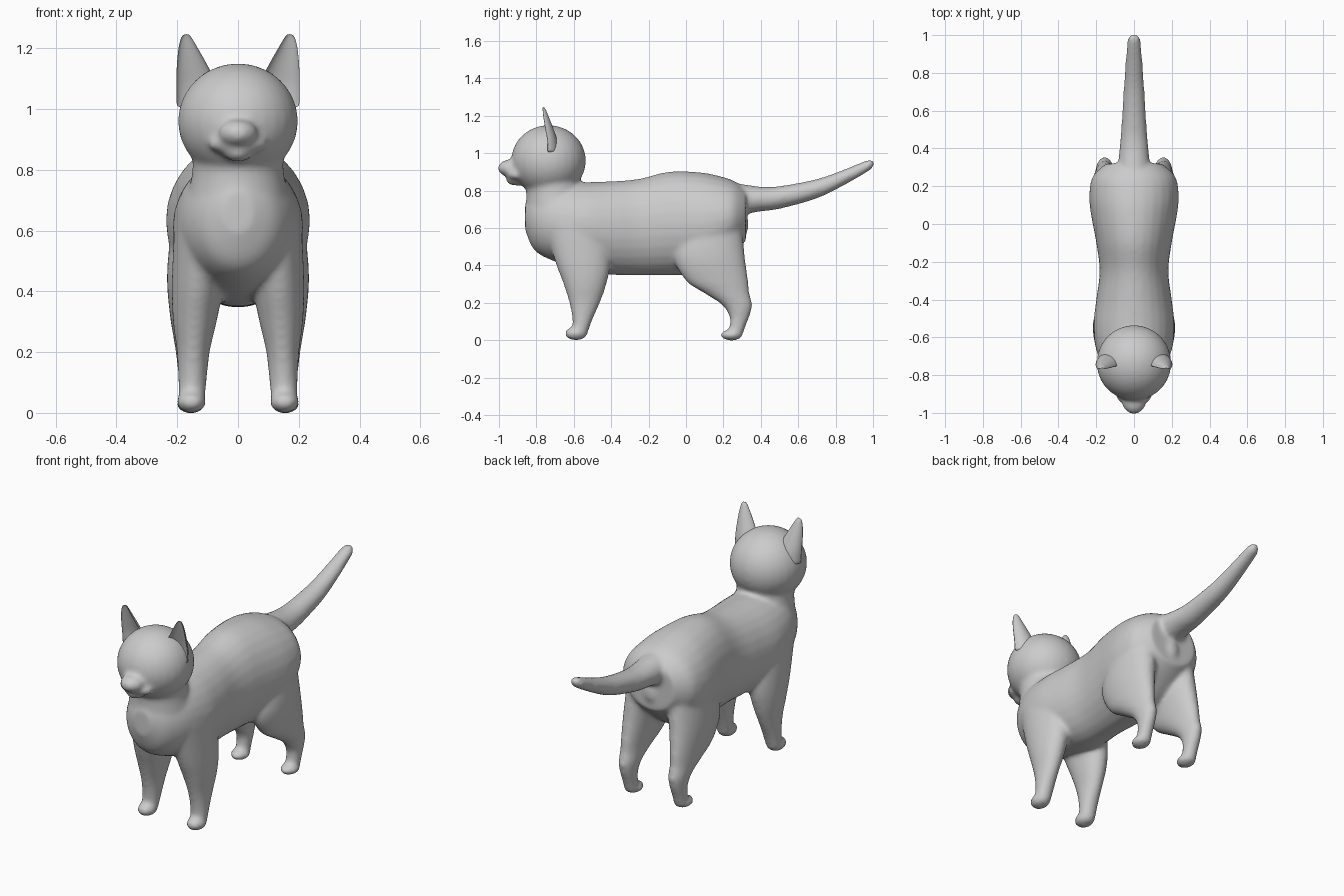
import bpy, bmesh, math
from mathutils import Vector

old = bpy.data.objects.get("Cube")
if old:
    bpy.data.objects.remove(old, do_unlink=True)

fur = bpy.data.materials.new("grey fur")
fur.use_nodes = True
fur.diffuse_color = (0.6, 0.6, 0.6, 1)
fur.node_tree.nodes["Principled BSDF"].inputs["Base Color"].default_value = (0.6, 0.6, 0.6, 1)


def smooth_rows(rows, steps=4):
    """Catmull-Rom interpolation between section rows."""
    rows = [Vector(r) for r in rows]
    out = []
    for i in range(len(rows) - 1):
        a, b, c, d = rows[max(i - 1, 0)], rows[i], rows[i + 1], rows[min(i + 2, len(rows) - 1)]
        for k in range(steps):
            t = k / steps
            out.append(0.5 * (2 * b + (c - a) * t + (2 * a - 5 * b + 4 * c - d) * t * t
                              + (3 * b - a - 3 * c + d) * t ** 3))
    return out + [rows[-1]]


def bridge(bm, rings):
    """Skin a list of point rings and cap both ends."""
    rings = [[bm.verts.new(p) for p in ring] for ring in rings]
    n = len(rings[0])
    faces = [bm.faces.new((a[i], a[(i + 1) % n], b[(i + 1) % n], b[i]))
             for a, b in zip(rings, rings[1:]) for i in range(n)]
    faces += [bm.faces.new(rings[0]), bm.faces.new(rings[-1])]
    bmesh.ops.recalc_face_normals(bm, faces=faces)


def circle(n=28):
    return [(math.cos(math.tau * i / n), math.sin(math.tau * i / n)) for i in range(n)]


def loft_y(bm, rows):
    """Rows of y, centre z, half width, half height."""
    bridge(bm, [[(c * w, y, z + s * h) for c, s in circle()]
                for y, z, w, h in smooth_rows(rows)])


def loft_z(bm, rows, side=1):
    """Rows of z, centre x, centre y, half width, half depth."""
    bridge(bm, [[(side * (x + c * w), y + s * d, z) for c, s in circle()]
                for z, x, y, w, d in smooth_rows(rows)])


def ball(bm, centre, radii):
    verts = bmesh.ops.create_uvsphere(bm, u_segments=28, v_segments=18, radius=1)["verts"]
    bmesh.ops.scale(bm, vec=radii, verts=verts)
    bmesh.ops.translate(bm, vec=centre, verts=verts)


def make_object(bm, name):
    for f in bm.faces:
        f.smooth = True
    mesh = bpy.data.meshes.new(name)
    bm.to_mesh(mesh)
    bm.free()
    mesh.materials.append(fur)
    ob = bpy.data.objects.new(name, mesh)
    bpy.context.collection.objects.link(ob)
    return ob


body = bmesh.new()

# Torso
loft_y(body, [(-0.86, 0.66, 0.05, 0.07), (-0.81, 0.64, 0.13, 0.16), (-0.7, 0.63, 0.19, 0.21),
              (-0.55, 0.61, 0.215, 0.235), (-0.4, 0.6, 0.2, 0.25), (-0.25, 0.605, 0.182, 0.258),
              (-0.1, 0.623, 0.2, 0.277), (0.05, 0.625, 0.228, 0.275), (0.15, 0.635, 0.237, 0.25),
              (0.25, 0.66, 0.22, 0.195), (0.32, 0.67, 0.15, 0.14)])

# Neck and head
loft_z(body, [(0.55, 0, -0.68, 0.15, 0.16), (0.7, 0, -0.685, 0.165, 0.17),
              (0.8, 0, -0.705, 0.15, 0.15), (0.92, 0, -0.73, 0.15, 0.15)])
ball(body, (0, -0.735, 0.96), (0.198, 0.2, 0.19))
ball(body, (0, -0.86, 0.93), (0.12, 0.07, 0.1))

# Muzzle, cheeks and chin
ball(body, (0, -0.935, 0.92), (0.066, 0.072, 0.047))
ball(body, (0, -0.9, 0.885), (0.1, 0.065, 0.038))
ball(body, (0, -0.91, 0.856), (0.05, 0.052, 0.03))

# Tail and its root
loft_y(body, [(0.12, 0.77, 0.1, 0.09), (0.3, 0.755, 0.085, 0.08), (0.4, 0.755, 0.077, 0.066),
              (0.5, 0.763, 0.068, 0.061), (0.7, 0.81, 0.056, 0.052), (0.85, 0.873, 0.046, 0.042),
              (0.95, 0.922, 0.038, 0.034), (0.99, 0.94, 0.03, 0.027), (1.005, 0.946, 0.012, 0.012)])
ball(body, (0, 0.28, 0.62), (0.06, 0.055, 0.08))

# Legs and paws
for side in (-1, 1):
    loft_z(body, [(0.62, 0.12, -0.59, 0.09, 0.17), (0.42, 0.133, -0.552, 0.085, 0.148),
                  (0.3, 0.142, -0.54, 0.072, 0.115), (0.2, 0.147, -0.542, 0.054, 0.082),
                  (0.1, 0.15, -0.555, 0.047, 0.051), (0.03, 0.153, -0.57, 0.043, 0.042)], side)
    ball(body, (side * 0.153, -0.588, 0.036), (0.049, 0.061, 0.037))
    loft_z(body, [(0.62, 0.12, 0.14, 0.1, 0.16), (0.45, 0.142, 0.125, 0.092, 0.19),
                  (0.32, 0.152, 0.165, 0.072, 0.168), (0.25, 0.155, 0.22, 0.058, 0.12),
                  (0.19, 0.155, 0.273, 0.049, 0.082), (0.13, 0.155, 0.286, 0.042, 0.055),
                  (0.08, 0.155, 0.277, 0.039, 0.044), (0.02, 0.155, 0.262, 0.038, 0.038)], side)
    ball(body, (side * 0.155, 0.243, 0.028), (0.048, 0.06, 0.03))

# Fuse the body into one soft skin
cat = make_object(body, "cat_body")
fuse = cat.modifiers.new("fuse", "REMESH")
fuse.mode = "VOXEL"
fuse.voxel_size = 0.011
fuse.use_smooth_shade = True
soften = cat.modifiers.new("soften", "SMOOTH")
soften.factor = 0.5
soften.iterations = 12

# Ears: pointed shells hollowed on the front
for side, name in ((1, "left_ear"), (-1, "right_ear")):
    ear = bmesh.new()
    rings = []
    for z, x, y, w, d in smooth_rows([(1.0, 0.13, -0.715, 0.072, 0.065), (1.07, 0.134, -0.72, 0.07, 0.058),
                                      (1.14, 0.15, -0.737, 0.052, 0.045), (1.2, 0.164, -0.752, 0.032, 0.03),
                                      (1.235, 0.17, -0.76, 0.017, 0.017), (1.246, 0.17, -0.763, 0.006, 0.006)], 3):
        ring = []
        for c, s in circle(24):
            depth = s * d if s >= 0 else -s * d * 0.6
            # The outer rim reaches forward, the inner rim sits back
            ring.append((side * (x + c * w), y + depth - 0.45 * d, z))
        rings.append(ring)
    bridge(ear, rings)
    ob = make_object(ear, name)
    ob.modifiers.new("round", "SUBSURF").levels = 1
